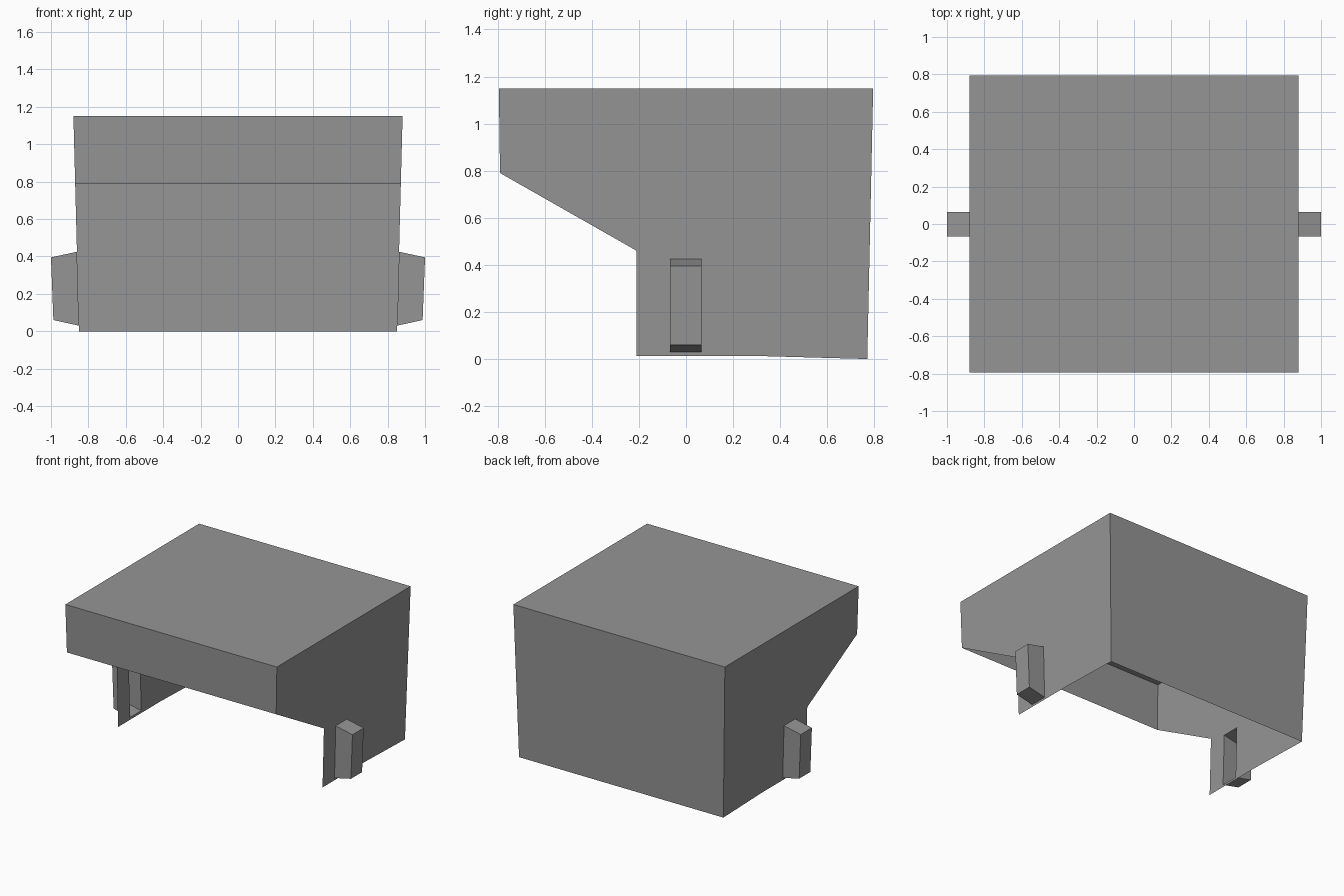
import bpy
import bmesh

cube = bpy.data.objects.get("Cube")
if cube:
    bpy.data.objects.remove(cube, do_unlink=True)

# Single grey finish
GREY = (0.3, 0.3, 0.3, 1)
grey = bpy.data.materials.new("plain grey")
grey.use_nodes = True
grey.diffuse_color = GREY
grey.node_tree.nodes["Principled BSDF"].inputs["Base Color"].default_value = GREY

HEIGHT = 1.15


def wall_x(z):
    """Half width of the flared hood at a given height."""
    return 0.85 + 0.03 * z / HEIGHT


def make_object(name, polygons):
    """Build a flat-shaded sheet from polygons, sharing equal corners."""
    bm = bmesh.new()
    for poly in polygons:
        bm.faces.new([bm.verts.new(p) for p in poly])
    bmesh.ops.remove_doubles(bm, verts=bm.verts, dist=0.0005)
    bmesh.ops.recalc_face_normals(bm, faces=bm.faces)
    mesh = bpy.data.meshes.new(name)
    bm.to_mesh(mesh)
    bm.free()
    mesh.materials.append(grey)
    obj = bpy.data.objects.new(name, mesh)
    bpy.context.collection.objects.link(obj)


# Side profile (y, z) of the hood and the opening of the side lug
front_top, front_low = (-0.795, HEIGHT), (-0.79, 0.79)
notch_top, notch_low = (-0.21, 0.46), (-0.21, 0.013)
mid_low, back_low, back_top = (0.3, 0.013), (0.77, 0), (0.795, HEIGHT)
opening = [(-0.068, 0.03), (0.065, 0.03), (0.065, 0.425), (-0.068, 0.425)]
p, q, r, s = opening

side_panels = [
    [notch_low, mid_low, q, p],
    [mid_low, back_low, back_top, r, q],
    [notch_top, notch_low, p, s],
    [back_top, front_top, front_low, notch_top, s, r],
]
cross_panels = [(front_top, back_top), (back_top, back_low), (front_low, front_top)]

# Hood: two pierced sides, joined by top, back and front strip; open below
hood = []
for side in (1, -1):
    for panel in side_panels:
        hood.append([(side * wall_x(z), y, z) for y, z in panel])
for a, b in cross_panels:
    hood.append([(side * wall_x(z), y, z)
                 for side, (y, z) in ((-1, a), (1, a), (1, b), (-1, b))])
make_object("hood", hood)

# Hollow side lugs, open towards the inside of the hood
for name, side in (("left_lug", 1), ("right_lug", -1)):
    inner = [(side * wall_x(z), y, z) for y, z in opening]
    outer = []
    for y, z in opening:
        low = z < 0.2
        outer.append((side * (0.987 if low else 1.0), y, 0.06 if low else 0.395))
    walls = [[inner[i], inner[(i + 1) % 4], outer[(i + 1) % 4], outer[i]]
             for i in range(4)]
    make_object(name, walls + [outer])
